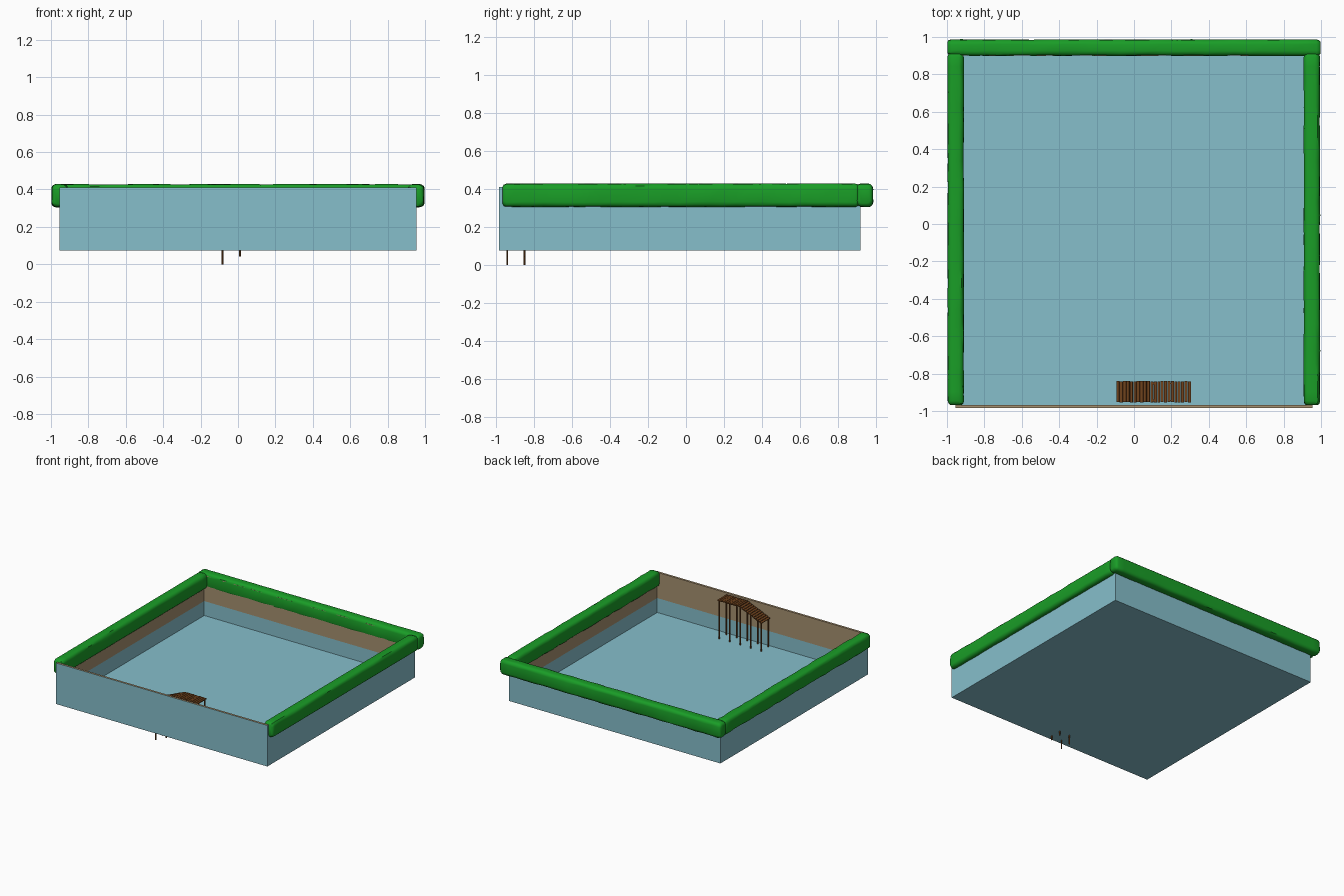
import bpy, bmesh, math, random
from mathutils import Vector, Matrix

if "Cube" in bpy.data.objects:
    bpy.data.objects.remove(bpy.data.objects["Cube"])

random.seed(4)


def material(name, rgb):
    m = bpy.data.materials.new(name)
    m.diffuse_color = (*rgb, 1)
    m.use_nodes = True
    m.node_tree.nodes["Principled BSDF"].inputs["Base Color"].default_value = m.diffuse_color
    return m


BLUE = material("pool_blue", (0.24, 0.52, 0.60))
EARTH = material("earth", (0.38, 0.28, 0.16))
GREEN = material("leaf_green", (0.01, 0.34, 0.02))
WOOD = material("wood", (0.16, 0.055, 0.012))


def finish(name, bm, mats):
    bmesh.ops.recalc_face_normals(bm, faces=bm.faces[:])
    me = bpy.data.meshes.new(name)
    bm.to_mesh(me)
    bm.free()
    for m in mats:
        me.materials.append(m)
    ob = bpy.data.objects.new(name, me)
    bpy.context.collection.objects.link(ob)
    return ob


def add_box(bm, center, size, rot=0.0):
    mat = (Matrix.Translation(center) @ Matrix.Rotation(rot, 4, 'Y')
           @ Matrix.Diagonal((*size, 1)))
    bmesh.ops.create_cube(bm, size=1, matrix=mat)


# Open basin: stacked rectangular loops from outer bottom over the rim to the floor
def basin():
    bm = bmesh.new()
    x, y0, y1, t = 0.955, -0.985, 0.92, 0.018
    levels = [(0, 0.075), (0, 0.41), (t, 0.41), (t, 0.20), (t, 0.082)]
    loops = []
    for d, z in levels:
        pts = [(-x + d, y0 + d), (x - d, y0 + d), (x - d, y1 - d), (-x + d, y1 - d)]
        loops.append([bm.verts.new((a, b, z)) for a, b in pts])
    for k in range(4):
        for i in range(4):
            j = (i + 1) % 4
            f = bm.faces.new((loops[k][i], loops[k][j], loops[k + 1][j], loops[k + 1][i]))
            f.material_index = 1 if k in (1, 2) else 0
    bm.faces.new(loops[0])
    bm.faces.new(loops[-1])
    finish("basin", bm, [BLUE, EARTH])


# Hedge: rounded section swept along a line with slightly uneven rings
def hedge(name, start, end, width=0.086, height=0.122, steps=26):
    bm = bmesh.new()
    start, end = Vector(start), Vector(end)
    along = (end - start).normalized()
    side = along.cross(Vector((0, 0, 1)))
    r = 0.026
    section = []
    for cx, cz, a0 in ((1, 1, 0), (-1, 1, 90), (-1, -1, 180), (1, -1, 270)):
        for a in (0, 30, 60, 90):
            t = math.radians(a0 + a)
            section.append((cx * (width / 2 - r) + r * math.cos(t),
                            cz * (height / 2 - r) + r * math.sin(t)))
    length = (end - start).length
    stations = [(0, 0.7), (0.007, 0.9), (0.022, 1)]
    stations += [(length * i / steps, 1) for i in range(1, steps)]
    stations += [(length - d, s) for d, s in ((0.022, 1), (0.007, 0.9), (0, 0.7))]
    rings = []
    for d, s in stations:
        ring = []
        for u, v in section:
            j = random.uniform(-0.002, 0.002)
            p = start + along * d + side * (u * s + j) + Vector((0, 0, v * s + j))
            ring.append(bm.verts.new(p))
        rings.append(ring)
    n = len(section)
    for a, b in zip(rings, rings[1:]):
        for i in range(n):
            bm.faces.new((a[i], a[(i + 1) % n], b[(i + 1) % n], b[i]))
    bm.faces.new(rings[0])
    bm.faces.new(rings[-1])
    ob = finish(name, bm, [GREEN])
    bpy.context.view_layer.objects.active = ob
    ob.select_set(True)
    bpy.ops.object.shade_smooth_by_angle(angle=math.radians(40))
    ob.select_set(False)


# Deck height: level on the right, ramping down to the left
def deck_z(x):
    return 0.40 if x > 0.11 else 0.40 - (0.11 - x) * 0.42


# Pier: narrow slats resting on two rows of equal-length posts
def pier():
    bm = bmesh.new()
    count = 22
    pitch = 0.40 / count
    for i in range(count):
        x = -0.095 + pitch * (i + 0.5)
        tilt = -math.atan(0.42) if x < 0.11 else 0
        add_box(bm, (x, -0.897 + random.uniform(-0.002, 0.002),
                     deck_z(x) + random.uniform(-0.001, 0.001)),
                (pitch * 0.85, 0.113, 0.008), tilt)
    finish("pier_slats", bm, [WOOD])

    bm = bmesh.new()
    for i in range(5):
        x = -0.083 + i * 0.0945
        for y in (-0.943, -0.852):
            top = deck_z(x)
            m = Matrix.Translation((x, y, top - 0.159))
            bmesh.ops.create_cone(bm, cap_ends=True, segments=8, radius1=0.005,
                                  radius2=0.005, depth=0.318, matrix=m)
    # Lowest post feet meet the ground plane
    low = min(v.co.z for v in bm.verts)
    for v in bm.verts:
        if v.co.z < low + 0.002:
            v.co.z = 0
    finish("pier_posts", bm, [WOOD])


basin()
hedge("hedge_left", (-0.953, -0.968, 0.367), (-0.953, 0.915, 0.367))
hedge("hedge_right", (0.951, -0.968, 0.367), (0.951, 0.915, 0.367))
hedge("hedge_back", (-0.998, 0.943, 0.367), (0.998, 0.943, 0.367))
pier()
